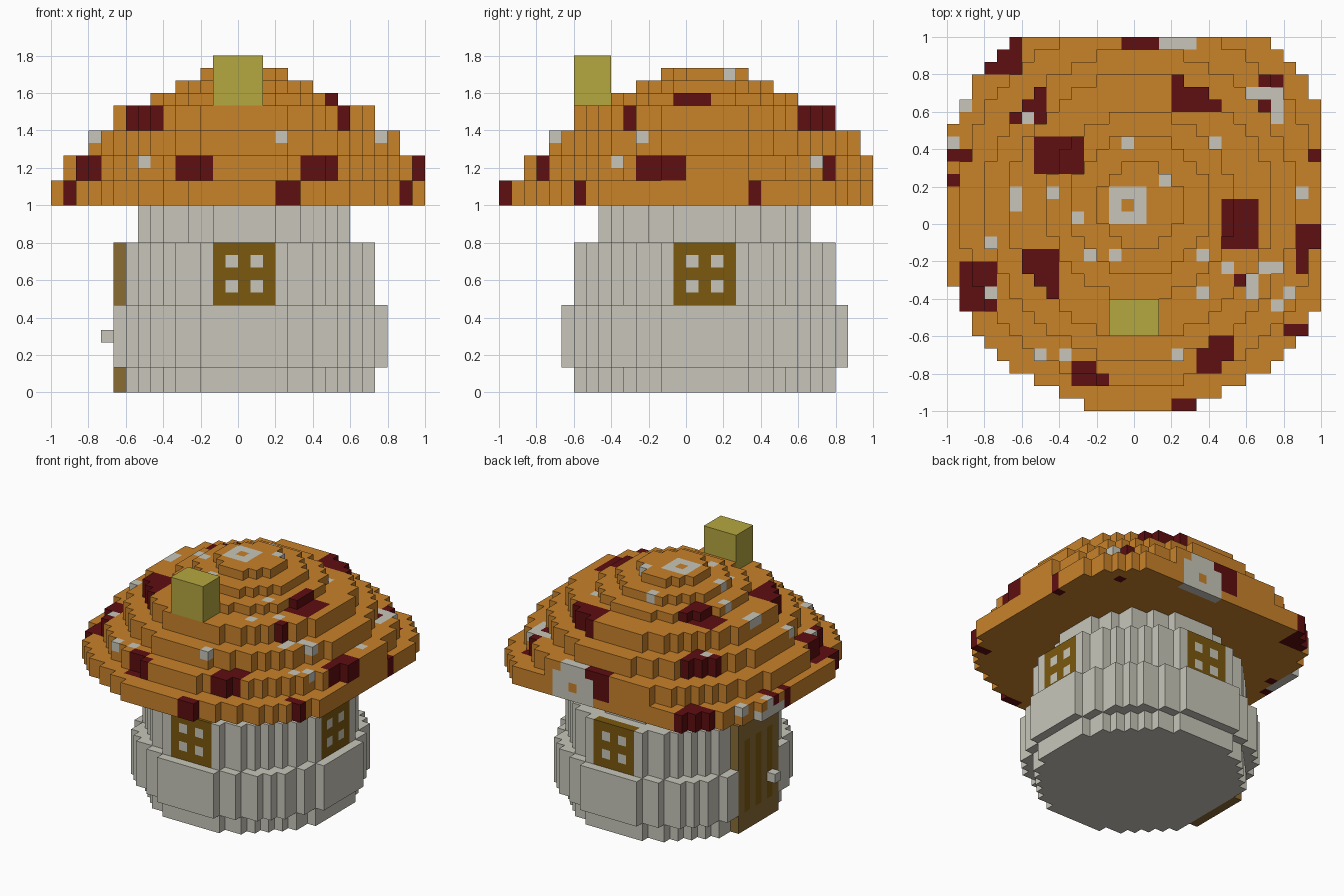
import bpy, bmesh, math
from mathutils import Vector

if "Cube" in bpy.data.objects:
    bpy.data.objects.remove(bpy.data.objects["Cube"])

U = 2 / 30                      # one block
CX, CY = 0, 1                   # block column on the round axis


def linear(c):
    return tuple((v / 255 / 12.92) if v < 10 else ((v / 255 + 0.055) / 1.055) ** 2.4 for v in c)


def material(name, rgb):
    m = bpy.data.materials.new(name)
    m.diffuse_color = (*linear(rgb), 1)
    m.use_nodes = True
    m.node_tree.nodes["Principled BSDF"].inputs["Base Color"].default_value = m.diffuse_color
    return m


ORANGE, RED, PALE, BROWN, TAN, OLIVE = range(6)
MATS = [material("cap orange", (200, 130, 42)), material("dark red spots", (94, 14, 16)),
        material("pale stone", (200, 198, 186)), material("window brown", (123, 88, 14)),
        material("door brown", (138, 108, 52)), material("chimney olive", (181, 167, 64))]

SIDES = {(1, 0, 0): [(1, 0, 0), (1, 1, 0), (1, 1, 1), (1, 0, 1)],
         (-1, 0, 0): [(0, 1, 0), (0, 0, 0), (0, 0, 1), (0, 1, 1)],
         (0, 1, 0): [(1, 1, 0), (0, 1, 0), (0, 1, 1), (1, 1, 1)],
         (0, -1, 0): [(0, 0, 0), (1, 0, 0), (1, 0, 1), (0, 0, 1)],
         (0, 0, 1): [(0, 0, 1), (1, 0, 1), (1, 1, 1), (0, 1, 1)],
         (0, 0, -1): [(0, 1, 0), (1, 1, 0), (1, 0, 0), (0, 0, 0)]}


def block_object(name, blocks):
    """Turn {(i, j, k): colour} into one mesh holding only the outer faces."""
    bm, verts = bmesh.new(), {}
    used = sorted(set(blocks.values()))
    for (i, j, k), colour in blocks.items():
        for (dx, dy, dz), corners in SIDES.items():
            if (i + dx, j + dy, k + dz) in blocks:
                continue
            ring = []
            for a, b, c in corners:
                key = (i + a, j + b, k + c)
                if key not in verts:
                    verts[key] = bm.verts.new(Vector(key) * U)
                ring.append(verts[key])
            bm.faces.new(ring).material_index = used.index(colour)
    me = bpy.data.meshes.new(name)
    bm.to_mesh(me)
    bm.free()
    for c in used:
        me.materials.append(MATS[c])
    ob = bpy.data.objects.new(name, me)
    bpy.context.collection.objects.link(ob)
    return ob


def disc(r, k0, k1, colour):
    """Round tier of blocks, trimmed to the 30 x 30 footprint."""
    return {(i, j, k): colour for i in range(-15, 15) for j in range(-15, 15)
            if (i - CX) ** 2 + (j - CY) ** 2 <= r * r for k in range(k0, k1)}


def box(i0, i1, j0, j1, k0, k1, colour):
    return {(i, j, k): colour for i in range(i0, i1) for j in range(j0, j1) for k in range(k0, k1)}


# Cap: stepped round tiers (radius, bottom, top)
TIERS = [(16.5, 15, 17), (14.5, 17, 19), (12.5, 19, 21), (10.5, 21, 23),
         (7.5, 23, 24), (5.5, 24, 25), (3.5, 25, 26)]
cap = {}
for r, k0, k1 in TIERS:
    cap.update(disc(r, k0, k1, ORANGE))

# Cap spots seen from above: (column, row, width, depth)
RED_SPOTS = [(-12, 12, 3, 3), (-1, 14, 3, 1), (-8, 8, 1, 3), (-9, 9, 1, 1), (-10, 8, 1, 1),
             (-8, 4, 4, 3), (-15, 5, 2, 1), (-15, 3, 1, 1), (3, 9, 1, 3), (4, 9, 2, 2),
             (6, 9, 1, 1), (10, 11, 2, 1), (10, 9, 1, 1), (14, 5, 1, 1), (7, -2, 3, 4),
             (13, -2, 2, 2), (13, -4, 1, 2), (-9, -4, 3, 2), (-8, -5, 2, 1), (-7, -6, 1, 1),
             (-14, -7, 3, 4), (8, -5, 1, 1), (12, -9, 2, 1), (6, -11, 2, 2), (5, -12, 2, 2),
             (-5, -13, 2, 2), (-3, -13, 1, 1), (3, -15, 2, 1)]
PALE_SPOTS = [(-15, 6, 1, 1), (-14, 9, 1, 1), (-9, 8, 1, 1), (9, 10, 3, 1), (11, 8, 1, 2),
              (-1, 6, 1, 1), (6, 6, 1, 1), (2, 3, 1, 1), (-10, 1, 1, 2), (-7, 2, 1, 1),
              (-5, 0, 1, 1), (-2, 0, 3, 3), (13, 2, 1, 1), (-12, -2, 1, 1), (-4, -3, 1, 1),
              (-2, -3, 1, 1), (5, -3, 1, 1), (7, -4, 1, 1), (10, -4, 2, 1), (9, -6, 1, 2),
              (5, -6, 1, 1), (12, -6, 1, 1), (11, -7, 1, 1), (-12, -6, 1, 1), (-8, -11, 1, 1),
              (-6, -11, 1, 1), (3, -11, 1, 1)]


def paint(spots, colour, whole_tier):
    for x, y, w, d in spots:
        for i in range(x, x + w):
            for j in range(y, y + d):
                ks = [k for k in range(15, 26) if (i, j, k) in cap]
                if not ks:
                    continue
                top = ks[-1]
                low = next(k0 for _, k0, k1 in TIERS if k0 <= top < k1)
                for k in range(low if whole_tier else top, top + 1):
                    cap[i, j, k] = colour


paint(RED_SPOTS, RED, True)
paint(PALE_SPOTS, PALE, False)
cap[-1, 1, 25] = ORANGE
# Spots on the trimmed back and left rims
for k in range(15, 19):
    for i in range(2 if k == 18 else 1, 5 if k == 18 else 6):
        cap[i, 14, k] = PALE
cap[3, 14, 16] = ORANGE
cap[-1, 14, 16] = cap[0, 14, 16] = RED
for j in range(4, 8):
    cap[-15, j, 15] = PALE
block_object("mushroom_cap", cap)

# Stem: foot, bulging band, wall, neck
stem = {}
for r, k0, k1 in [(10.5, 0, 2), (11.5, 2, 7), (10.5, 7, 12), (8.5, 12, 15)]:
    stem.update(disc(r, k0, k1, PALE))

# Windows: brown frames with four panes on front, back and right
for a in range(-2, 3):
    for b in range(5):
        c = PALE if abs(a) == 1 and b in (1, 3) else BROWN
        for cell in ((CX + a, CY - 10), (CX + a, CY + 10), (CX + 10, CY + a)):
            stem[(*cell, 7 + b)] = c

# Door on the left with grooves, cut through the band
for cell in [c for c in stem if c[0] <= -10 and -2 <= c[1] <= 4 and c[2] < 12]:
    del stem[cell]
block_object("stem_walls", stem)
door = box(-10, -9, -2, 5, 0, 12, TAN)
for j in (-1, 1, 3):
    door.update(box(-10, -9, j, j + 1, 2, 10, BROWN))
block_object("door", door)
block_object("door_knob", box(-11, -10, -1, 0, 4, 5, PALE))

# Chimney
block_object("chimney", box(-2, 2, -9, -6, 23, 27, OLIVE))
